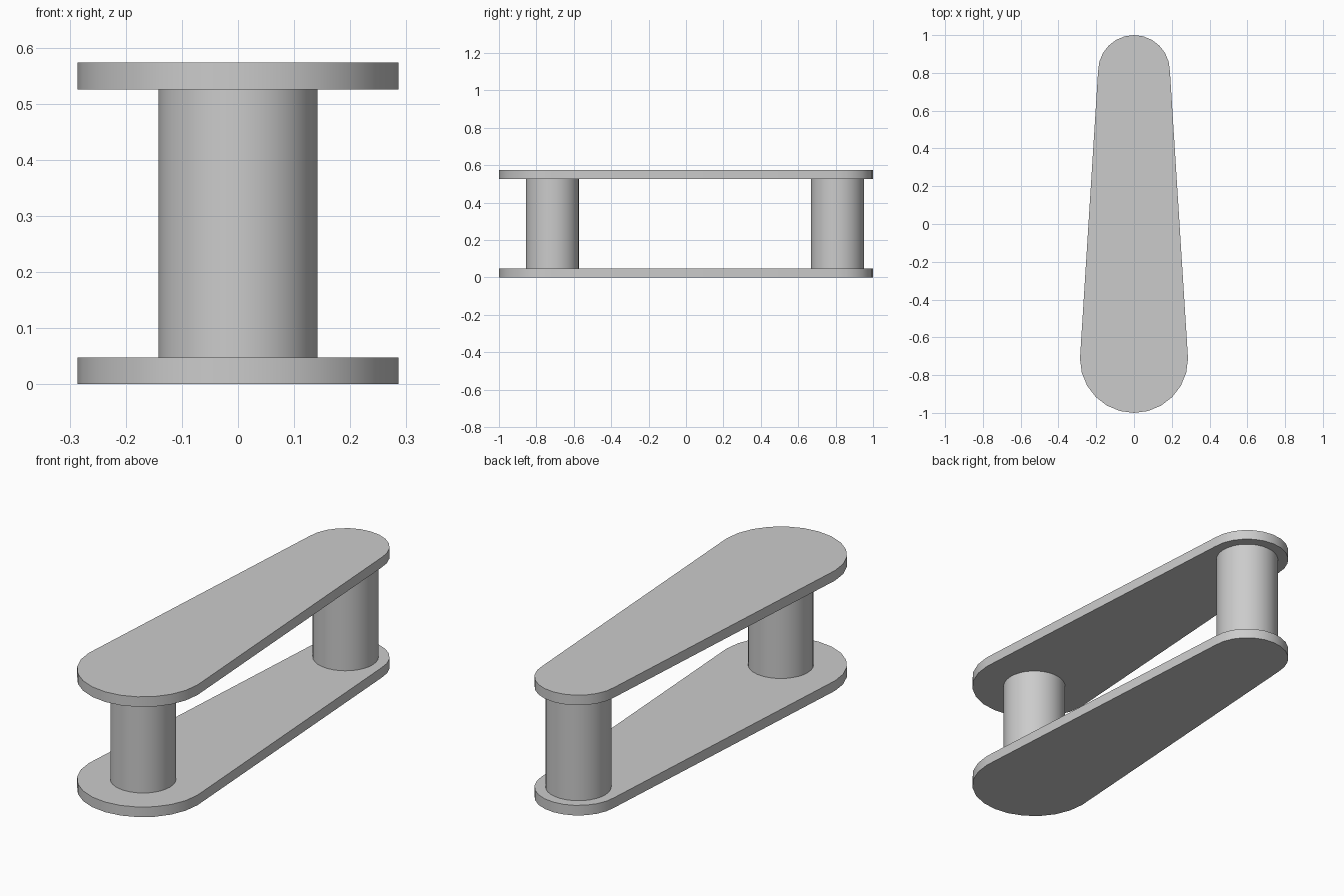
import bpy, bmesh
from math import sin, cos, pi, radians

cube = bpy.data.objects.get("Cube")
if cube:
    bpy.data.objects.remove(cube, do_unlink=True)

WIDE_Y, WIDE_R = -0.714, 0.286
NARROW_Y, NARROW_R = 0.81, 0.19
THICK, HEIGHT = 0.048, 0.573
POST_R = 0.142

grey = bpy.data.materials.new("plain grey")
grey.use_nodes = True
colour = (0.6, 0.6, 0.6, 1)
grey.diffuse_color = colour
grey.node_tree.nodes["Principled BSDF"].inputs["Base Color"].default_value = colour


def arc(cy, r, start, steps=12):
    """Half circle of points, counter-clockwise from the start angle."""
    angles = [start + pi * i / steps for i in range(steps + 1)]
    return [(r * cos(a), cy + r * sin(a)) for a in angles]


def prism(name, outline, bottom, top):
    """Extrude a flat outline upwards, with smooth curved sides."""
    bm = bmesh.new()
    base = bm.faces.new([bm.verts.new((x, y, bottom)) for x, y in outline])
    grown = bmesh.ops.extrude_face_region(bm, geom=[base], use_keep_orig=True)
    verts = [g for g in grown["geom"] if isinstance(g, bmesh.types.BMVert)]
    bmesh.ops.translate(bm, verts=verts, vec=(0, 0, top - bottom))
    bmesh.ops.recalc_face_normals(bm, faces=bm.faces)
    mesh = bpy.data.meshes.new(name)
    bm.to_mesh(mesh)
    bm.free()
    mesh.materials.append(grey)
    obj = bpy.data.objects.new(name, mesh)
    bpy.context.collection.objects.link(obj)
    bpy.ops.object.select_all(action="DESELECT")
    obj.select_set(True)
    bpy.context.view_layer.objects.active = obj
    bpy.ops.object.shade_smooth_by_angle(angle=radians(30))


# Tapered link plates with rounded ends
plate = arc(NARROW_Y, NARROW_R, 0) + arc(WIDE_Y, WIDE_R, pi)
prism("lower_plate", plate, 0, THICK)
prism("upper_plate", plate, HEIGHT - THICK, HEIGHT)

# Round posts joining the plates
for name, y in (("front_post", WIDE_Y), ("back_post", NARROW_Y)):
    circle = arc(y, POST_R, 0, 16)[:-1] + arc(y, POST_R, pi, 16)[:-1]
    prism(name, circle, THICK, HEIGHT - THICK)
